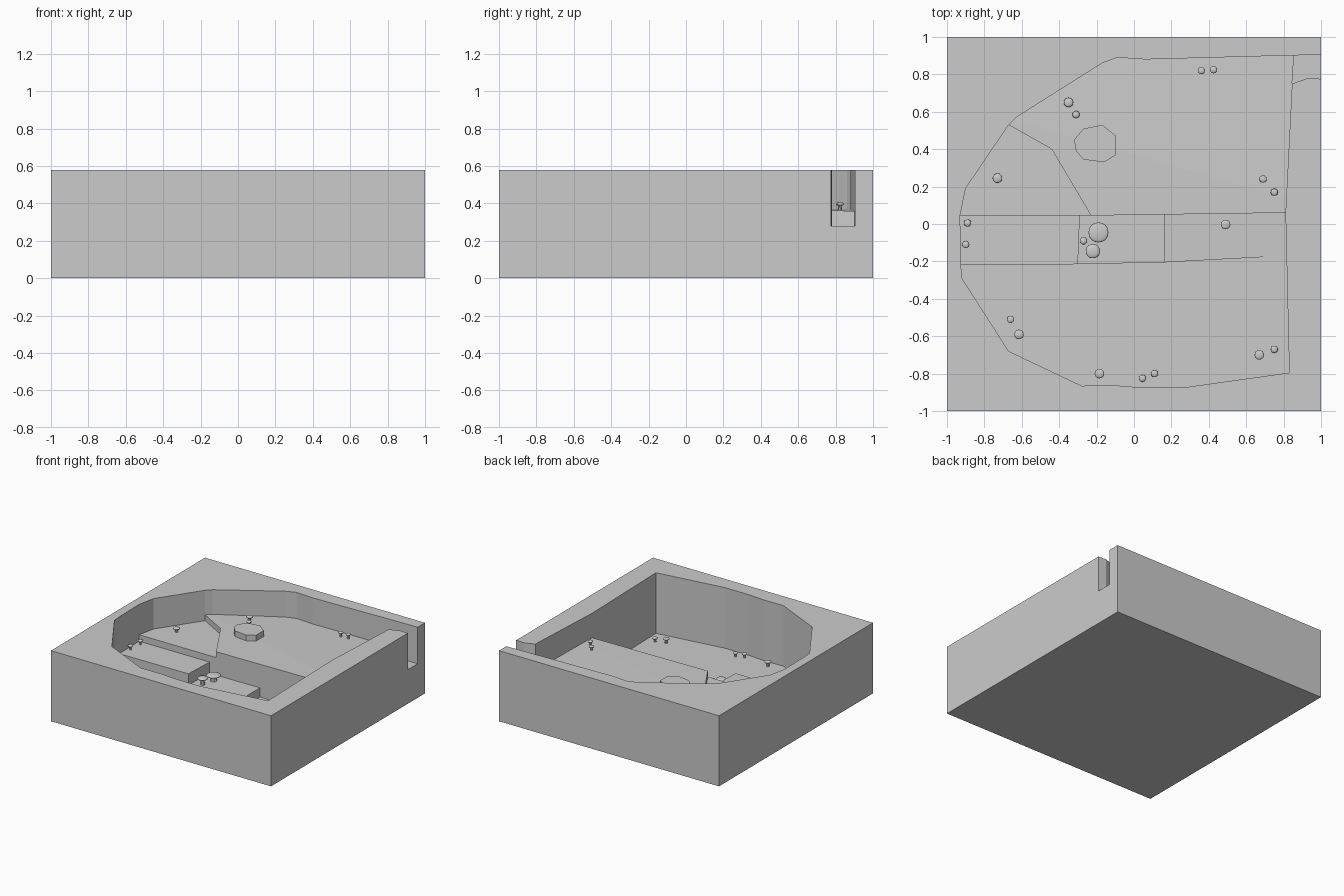
import bpy, bmesh, math

if "Cube" in bpy.data.objects:
    bpy.data.objects.remove(bpy.data.objects["Cube"])

TOP = 0.58


def prism(name, pts, bottom, top):
    """Vertical prism; bottom is a height or a function of x, y."""
    zf = bottom if callable(bottom) else (lambda x, y: bottom)
    bm = bmesh.new()
    lo = [bm.verts.new((x, y, zf(x, y))) for x, y in pts]
    hi = [bm.verts.new((x, y, top)) for x, y in pts]
    n = len(pts)
    bm.faces.new(lo[::-1])
    bm.faces.new(hi)
    for i in range(n):
        j = (i + 1) % n
        bm.faces.new((lo[i], lo[j], hi[j], hi[i]))
    bmesh.ops.recalc_face_normals(bm, faces=bm.faces)
    me = bpy.data.meshes.new(name)
    bm.to_mesh(me)
    bm.free()
    ob = bpy.data.objects.new(name, me)
    bpy.context.collection.objects.link(ob)
    return ob


def carve(target, pts, bottom):
    cutter = prism("cutter", pts, bottom, 0.7)
    cutter.hide_render = True
    mod = target.modifiers.new("carve", 'BOOLEAN')
    mod.operation = 'DIFFERENCE'
    mod.solver = 'EXACT'
    mod.object = cutter
    bpy.context.view_layer.objects.active = target
    bpy.ops.object.modifier_apply(modifier=mod.name)
    bpy.data.objects.remove(cutter)


# Cavern outline, counter-clockwise from the east end of the ledge
P = [(.81, .06), (.845, .75), (.93, .78), (1.1, .77), (1.1, .907),
     (.855, .9017), (.06, .88), (-.09, .89), (-.17, .86), (-.63, .57),
     (-.67, .53), (-.90, .19), (-.93, .045), (-.925, -.22), (-.92, -.29),
     (-.67, -.68), (-.28, -.865), (-.10, -.863), (.05, -.875), (.26, -.875),
     (.83, -.795), (.8154, -.17)]
ledge = [(.165, .0507), (-.23, .045)]
stair_foot = [(.165, -.205), (-.30, -.215)]

# Rock block, then nested cuts from the highest floor to the lowest
block = prism("cave_block", [(-1, -1), (1, -1), (1, 1), (-1, 1)], 0, TOP)
carve(block, P, .378)                                             # upper plateau
carve(block, P[0:11] + [(-.44, .40), (-.23, .045)],
      lambda x, y: .378 - .025 * (.274 * (x + .63) + .962 * (y - .55)))  # plateau dip
carve(block, P[1:6], .28)                                         # entrance passage
carve(block, P[10:] + P[:1] + ledge + [(-.44, .40)], .33)         # west shelf
carve(block, P[12:] + P[:1] + ledge, .277)                        # upper stair
carve(block, P[13:] + P[:1] + ledge + [(-.29, .045), (-.30, -.215)], .185)  # middle stair
carve(block, P[13:] + P[:1] + ledge[:1] + stair_foot,
      lambda x, y: .11 - .038 * (x - .165))                       # lower ramp
carve(block, P[13:] + stair_foot, .082)                           # south floor

# Raised stone slab on the plateau
prism("stone_slab", [(-.31, .39), (-.27, .345), (-.16, .33), (-.095, .37),
                     (-.095, .47), (-.17, .53), (-.27, .51), (-.32, .45)], .36, .425)


def mushroom(i, x, y, floor, r, h):
    """Tapered stem with a rounded cap."""
    bpy.ops.mesh.primitive_cone_add(vertices=8, radius1=r * .5, radius2=r * .35,
                                    depth=h, location=(x, y, floor + h / 2 - .005))
    bpy.context.object.name = f"mushroom_stem_{i}"
    bpy.ops.mesh.primitive_cube_add(size=2, location=(x, y, floor + h))
    cap = bpy.context.object
    cap.name = f"mushroom_cap_{i}"
    thick = .012 if r < .03 else .015
    cap.scale = (r * 1.2, r * 1.2, thick)
    cap.rotation_euler.z = math.radians(37 * i % 25)
    sub = cap.modifiers.new("round", 'SUBSURF')
    sub.levels = sub.render_levels = 2
    bpy.ops.object.shade_smooth()


# x, y, floor height, cap radius, stem height
plants = [(-.19, -.045, .185, .053, .045), (-.22, -.145, .185, .038, .05)]
for z, big, small in [
        (.367, [(-.35, .65)], [(.36, .82), (.425, .825), (-.31, .585)]),
        (.376, [], [(.69, .24), (.75, .17)]),
        (.325, [(-.73, .245)], []),
        (.277, [], [(-.89, .005), (-.90, -.11)]),
        (.185, [], [(-.27, -.09)]),
        (.098, [(.49, -.003)], []),
        (.082, [(-.615, -.59), (-.185, -.80), (.67, -.70)],
         [(-.66, -.51), (.045, -.825), (.11, -.80), (.75, -.67)])]:
    plants += [(x, y, z, .025, .035) for x, y in big]
    plants += [(x, y, z, .019, .03) for x, y in small]
for i, p in enumerate(plants):
    mushroom(i, *p)
